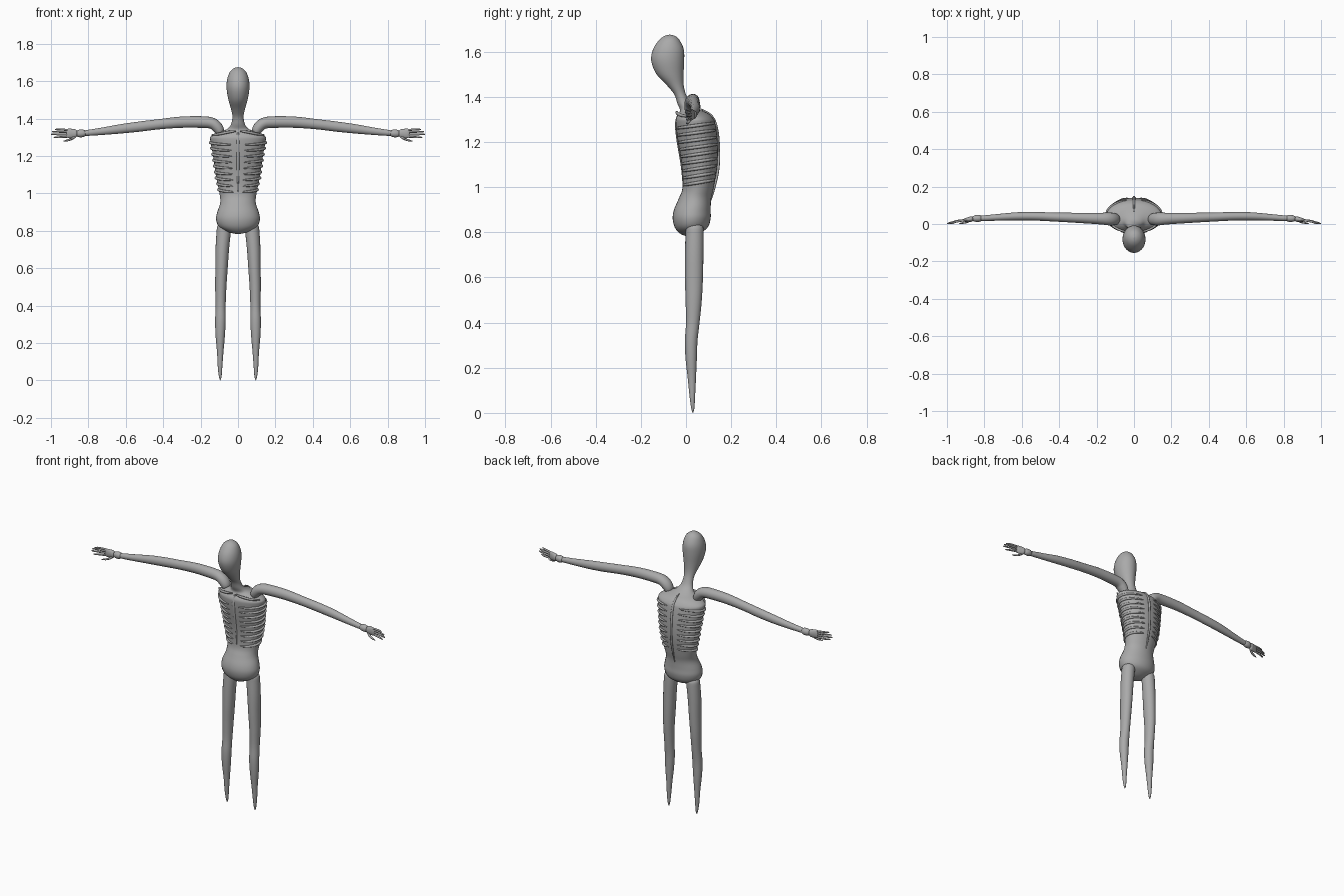
import bpy, bmesh, math
from mathutils import Vector

bone = bpy.data.materials.new("bone grey")
bone.diffuse_color = (0.4, 0.4, 0.4, 1)


def spline(rows, steps):
    """Catmull-Rom interpolation of rows of any width."""
    vs = [Vector(r) for r in rows]
    out = []
    for i in range(len(vs) - 1):
        p0, p1, p2, p3 = vs[max(i - 1, 0)], vs[i], vs[i + 1], vs[min(i + 2, len(vs) - 1)]
        for s in range(steps):
            t = s / steps
            out.append(0.5 * (2 * p1 + (p2 - p0) * t + (2 * p0 - 5 * p1 + 4 * p2 - p3) * t * t
                              + (3 * p1 - p0 - 3 * p2 + p3) * t ** 3))
    return out + [vs[-1]]


def sweep(name, rows, ref, sides=16, steps=4, level=False, mirror=True):
    """Elliptical tube through rows (x, y, z, radius along ref, other radius)."""
    rows = spline([Vector(r) for r in rows], steps)
    centres = [Vector(r[:3]) for r in rows]
    bm = bmesh.new()
    rings = []
    for i, r in enumerate(rows):
        t = centres[min(i + 1, len(rows) - 1)] - centres[max(i - 1, 0)]
        t = Vector((0, 0, 1)) if level else t.normalized()
        a = Vector(ref)
        a = (a - t * a.dot(t)).normalized()
        b = t.cross(a)
        ring = []
        for k in range(sides):
            w = 2 * math.pi * k / sides
            ring.append(bm.verts.new(centres[i] + a * math.cos(w) * max(r[3], 0.001)
                                     + b * math.sin(w) * max(r[4], 0.001)))
        rings.append(ring)
    for lo, hi in zip(rings, rings[1:]):
        for k in range(sides):
            n = (k + 1) % sides
            bm.faces.new((lo[k], lo[n], hi[n], hi[k]))
    bm.faces.new(rings[0][::-1])
    bm.faces.new(rings[-1])
    bmesh.ops.recalc_face_normals(bm, faces=bm.faces)
    mesh = bpy.data.meshes.new(name)
    bm.to_mesh(mesh)
    bm.free()
    mesh.materials.append(bone)
    ob = bpy.data.objects.new(name, mesh)
    bpy.context.collection.objects.link(ob)
    if mirror:
        ob.modifiers.new("both sides", 'MIRROR')
    bpy.context.view_layer.objects.active = ob
    ob.select_set(True)
    bpy.ops.object.shade_smooth_by_angle(angle=math.radians(50))
    ob.select_set(False)
    return ob


X, Y, Z = (1, 0, 0), (0, 1, 0), (0, 0, 1)

# Pelvis, trunk, neck and head in one skin: x, y, z, half width, half depth
body = [
    (0, 0.010, 0.783, 0.010, 0.010), (0, 0.015, 0.793, 0.050, 0.040),
    (0, 0.023, 0.820, 0.100, 0.072), (0, 0.025, 0.860, 0.117, 0.084),
    (0, 0.028, 0.900, 0.111, 0.081), (0, 0.040, 0.950, 0.095, 0.072),
    (0, 0.054, 1.000, 0.099, 0.069), (0, 0.060, 1.100, 0.119, 0.079),
    (0, 0.052, 1.200, 0.133, 0.088), (0, 0.042, 1.280, 0.148, 0.088),
    (0, 0.038, 1.305, 0.145, 0.082), (0, 0.034, 1.325, 0.110, 0.066),
    (0, 0.018, 1.343, 0.060, 0.045), (0, -0.008, 1.370, 0.037, 0.030),
    (0, -0.026, 1.410, 0.030, 0.026), (0, -0.047, 1.450, 0.037, 0.037),
    (0, -0.071, 1.500, 0.051, 0.060), (0, -0.081, 1.560, 0.061, 0.073),
    (0, -0.078, 1.610, 0.058, 0.068), (0, -0.074, 1.650, 0.043, 0.046),
    (0, -0.072, 1.669, 0.022, 0.024), (0, -0.072, 1.675, 0.002, 0.002)]
sweep("body", body, X, sides=32, level=True, mirror=False)
skin = spline(body, 8)

# Ribs wrap the trunk from beside the breastbone to beside the spine
for n in range(9):
    z = 1.272 - 0.0315 * n
    rows = []
    for k in range(15):
        f = k / 14
        w = math.radians(-76 + 150 * f)
        h = z + 0.012 * math.sin(w)
        s = min(skin, key=lambda r: abs(r[2] - h))
        rad = 0.0075 * (0.45 + 0.55 * math.sin(math.pi * f) ** 0.5 if 0 < k < 14 else 0.3)
        rows.append(((s[3] + 0.001) * math.cos(w), s[1] + (s[4] + 0.001) * math.sin(w), h, rad, rad))
    sweep(f"rib_{n + 1}", rows, Z, sides=8, steps=2)

# Breastbone and spine ridges
sweep("breastbone", [(0, -0.034, 1.325, .004, .003), (0, -0.045, 1.28, .008, .004),
                     (0, -0.037, 1.20, .008, .004), (0, -0.020, 1.10, .006, .004),
                     (0, -0.013, 1.01, .002, .002)], X, sides=8, mirror=False)
sweep("spine", [(0, 0.068, 1.345, .003, .003), (0, 0.112, 1.315, .006, .006),
                (0, 0.136, 1.26, .007, .006), (0, 0.145, 1.17, .007, .006),
                (0, 0.142, 1.08, .006, .006), (0, 0.126, 1.00, .005, .005),
                (0, 0.110, 0.94, .002, .002)], X, sides=8, mirror=False)

# Collarbones
sweep("collarbone", [(0.012, -0.040, 1.333, .004, .004), (0.05, -0.040, 1.328, .007, .006),
                     (0.10, -0.020, 1.318, .007, .006), (0.140, 0.015, 1.312, .004, .004)],
      Z, sides=10)

# Arms hook up out of the shoulder and run outwards
sweep("arm", [(0.088, 0.024, 1.318, .008, .008), (0.094, 0.025, 1.325, .026, .022),
              (0.108, 0.026, 1.350, .033, .029), (0.135, 0.027, 1.373, .034, .030),
              (0.18, 0.029, 1.381, .031, .031), (0.30, 0.033, 1.381, .027, .030),
              (0.42, 0.037, 1.370, .024, .027), (0.52, 0.041, 1.358, .023, .027),
              (0.62, 0.041, 1.346, .022, .025), (0.72, 0.036, 1.333, .018, .020),
              (0.80, 0.031, 1.324, .015, .016), (0.825, 0.030, 1.322, .013, .014)], Y)

# Wrist knuckle and palm
sweep("wrist", [(0.812, 0.030, 1.322, .002, .002), (0.818, 0.030, 1.322, .015, .016),
                (0.838, 0.030, 1.321, .019, .021), (0.858, 0.028, 1.320, .014, .017),
                (0.868, 0.027, 1.320, .003, .003)], Y)
sweep("palm", [(0.858, 0.028, 1.320, .003, .004), (0.866, 0.027, 1.320, .014, .021),
               (0.885, 0.024, 1.320, .012, .025), (0.908, 0.020, 1.321, .008, .025),
               (0.918, 0.018, 1.321, .002, .018)], Y)

# Fingers fan out from the palm, the thumb hangs below
for n, (z0, z1, tip) in enumerate([(1.339, 1.342, 0.978), (1.328, 1.330, 0.995),
                                   (1.316, 1.316, 1.000), (1.304, 1.300, 0.985)]):
    mid = (0.90 + tip) / 2
    sweep(f"finger_{n + 1}", [(0.895, 0.022, z0, .005, .005), (mid - 0.01, 0.017, (z0 + z1) / 2, .006, .0055),
                              (mid + 0.02, 0.010, z1, .005, .005), (tip - 0.006, 0.003, z1, .004, .004),
                              (tip, 0.001, z1, .001, .001)], Y, sides=8)
sweep("thumb", [(0.870, 0.022, 1.304, .006, .006), (0.892, 0.012, 1.290, .007, .006),
                (0.915, 0.006, 1.283, .005, .005), (0.935, 0.002, 1.280, .001, .001)], Y, sides=8)

# Legs taper to pointed ends
sweep("leg", [(0.095, 0.030, 0.000, .001, .001), (0.095, 0.030, 0.020, .007, .007),
              (0.096, 0.028, 0.070, .012, .012), (0.095, 0.026, 0.150, .017, .018),
              (0.095, 0.023, 0.240, .025, .025), (0.094, 0.023, 0.320, .028, .028),
              (0.093, 0.030, 0.400, .027, .030), (0.092, 0.034, 0.500, .030, .036),
              (0.088, 0.035, 0.600, .033, .040), (0.084, 0.036, 0.700, .036, .041),
              (0.077, 0.038, 0.790, .038, .040), (0.074, 0.038, 0.825, .036, .037),
              (0.073, 0.038, 0.836, .020, .020), (0.073, 0.038, 0.838, .002, .002)],
      X, sides=20, level=True)
